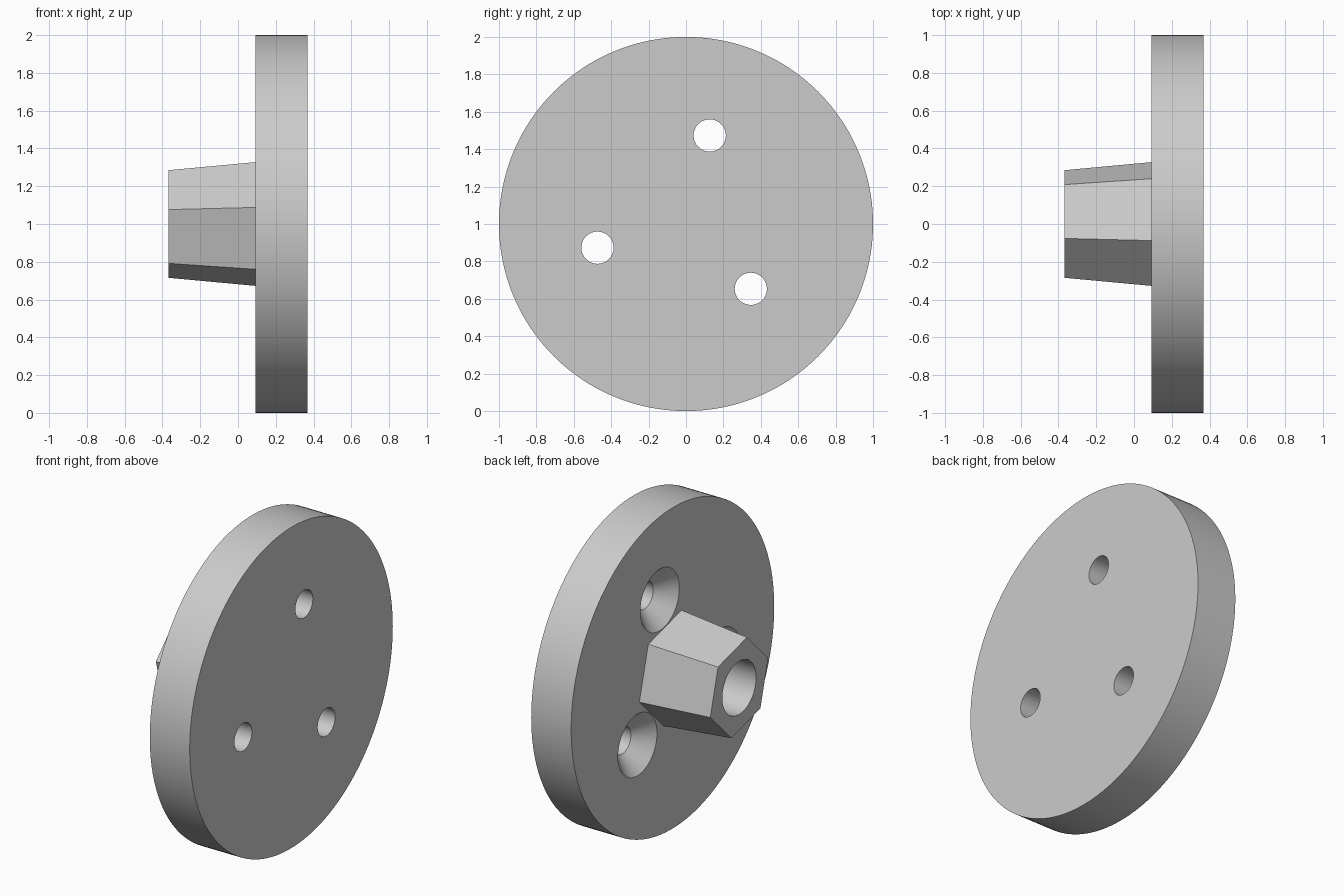
import bpy, bmesh
from math import sin, cos, pi, radians

if "Cube" in bpy.data.objects:
    bpy.data.objects.remove(bpy.data.objects["Cube"], do_unlink=True)

grey = bpy.data.materials.new("plain grey")
grey.use_nodes = True
colour = (0.6, 0.6, 0.6, 1)
grey.diffuse_color = colour
grey.node_tree.nodes["Principled BSDF"].inputs["Base Color"].default_value = colour

CENTRE_Z = 1.0
TIP, FACE, BACK = -0.367, 0.092, 0.367   # stations along the x axis


def loft(name, stations, sides, start=0.0, y=0.0, z=CENTRE_Z):
    """Solid along x through (x, radius) stations, with regular cross-sections."""
    bm = bmesh.new()
    rings = []
    for x, r in stations:
        angles = [start + 2 * pi * i / sides for i in range(sides)]
        rings.append([bm.verts.new((x, y + r * cos(a), z + r * sin(a))) for a in angles])
    for a, b in zip(rings, rings[1:]):
        for i in range(sides):
            j = (i + 1) % sides
            bm.faces.new((a[i], a[j], b[j], b[i]))
    bm.faces.new(rings[0])
    bm.faces.new(rings[-1])
    bmesh.ops.recalc_face_normals(bm, faces=bm.faces)
    mesh = bpy.data.meshes.new(name)
    bm.to_mesh(mesh)
    bm.free()
    mesh.materials.append(grey)
    obj = bpy.data.objects.new(name, mesh)
    bpy.context.collection.objects.link(obj)
    return obj


def combine(target, tool, operation):
    """Apply a boolean and discard the tool."""
    mod = target.modifiers.new("boolean", 'BOOLEAN')
    mod.object, mod.operation, mod.solver = tool, operation, 'EXACT'
    bpy.context.view_layer.objects.active = target
    bpy.ops.object.modifier_apply(modifier=mod.name)
    bpy.data.objects.remove(tool, do_unlink=True)


# Round flange
flange = loft("flange_with_hex_boss", [(FACE, 1), (BACK, 1)], 160)

# Three countersunk screw holes
hole_r, sink_r, pitch_r, extra = 0.086, 0.192, 0.49, 0.02
for degrees in (75, 195, 315):
    a = radians(degrees)
    profile = [(FACE - extra, sink_r + extra),
               (FACE + sink_r - hole_r, hole_r),
               (BACK + extra, hole_r)]
    cutter = loft("screw_hole_cutter", profile, 64,
                  y=pitch_r * cos(a), z=CENTRE_Z + pitch_r * sin(a))
    combine(flange, cutter, 'DIFFERENCE')

# Tapered hexagonal boss, rooted slightly inside the flange
tip_r, base_r, root = 0.295, 0.339, 0.04
slope = (base_r - tip_r) / (FACE - TIP)
boss = loft("hex_boss", [(TIP, tip_r), (FACE + root, base_r + slope * root)],
            6, start=radians(45))
combine(flange, boss, 'UNION')

# Blind bore in the boss
bore = loft("bore_cutter", [(TIP - extra, 0.166), (FACE, 0.166)], 96)
combine(flange, bore, 'DIFFERENCE')

# Smooth round walls, crisp edges
bpy.ops.object.select_all(action='DESELECT')
flange.select_set(True)
bpy.context.view_layer.objects.active = flange
bpy.ops.object.shade_smooth_by_angle(angle=radians(30))
